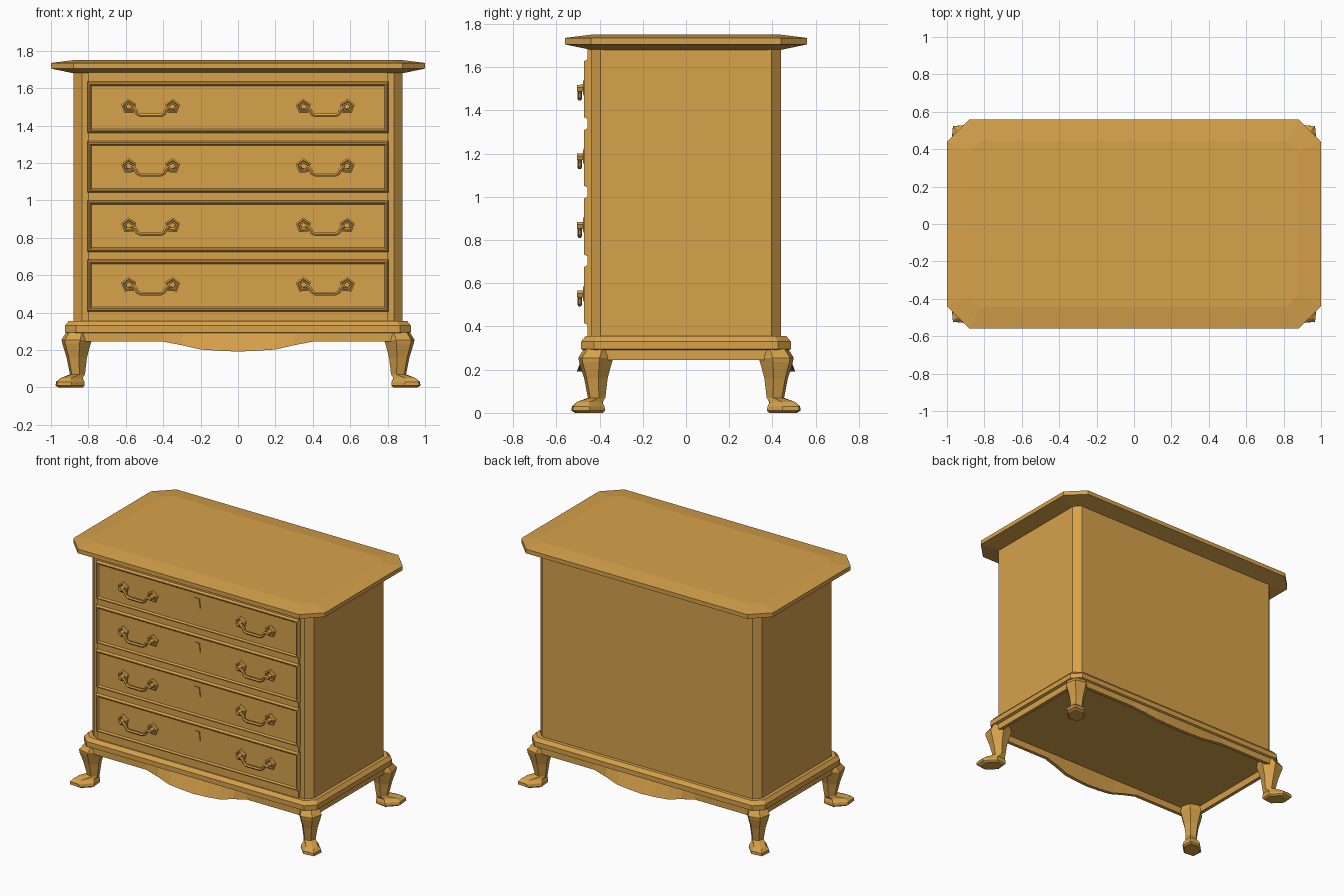
import bpy
import bmesh
import math
from mathutils import Vector

cube = bpy.data.objects.get("Cube")
if cube:
    bpy.data.objects.remove(cube, do_unlink=True)

wood = bpy.data.materials.new("honey wood")
wood.use_nodes = True
colour = (0.68, 0.36, 0.07, 1)
wood.diffuse_color = colour
wood.node_tree.nodes["Principled BSDF"].inputs["Base Color"].default_value = colour


def loft(name, rings):
    """Skin a stack of closed rings and cap both ends."""
    bm = bmesh.new()
    rows = [[bm.verts.new(p) for p in ring] for ring in rings]
    n = len(rows[0])
    for a, b in zip(rows, rows[1:]):
        for i in range(n):
            j = (i + 1) % n
            bm.faces.new((a[i], a[j], b[j], b[i]))
    bm.faces.new(rows[0])
    bm.faces.new(rows[-1])
    bmesh.ops.recalc_face_normals(bm, faces=bm.faces)
    mesh = bpy.data.meshes.new(name)
    bm.to_mesh(mesh)
    bm.free()
    mesh.materials.append(wood)
    obj = bpy.data.objects.new(name, mesh)
    bpy.context.collection.objects.link(obj)
    return obj


def octagon(z, x, y, c):
    """Rectangle with clipped corners at height z."""
    return [(x, y - c, z), (x - c, y, z), (c - x, y, z), (-x, y - c, z),
            (-x, c - y, z), (c - x, -y, z), (x - c, -y, z), (x, c - y, z)]


def panel(y, x, z, h):
    """Upright rectangle facing the front."""
    return [(-x, y, z - h), (x, y, z - h), (x, y, z + h), (-x, y, z + h)]


# Carcass, top and base moulding
loft("carcass", [octagon(0.34, 0.88, 0.44, 0.045), octagon(1.69, 0.88, 0.44, 0.045)])
loft("top", [octagon(1.68, 0.88, 0.44, 0.06), octagon(1.705, 1, 0.56, 0.12),
             octagon(1.735, 1, 0.56, 0.12), octagon(1.75, 0.88, 0.44, 0.06)])
loft("base_moulding", [octagon(0.29, 0.91, 0.475, 0.06), octagon(0.295, 0.925, 0.485, 0.06),
                       octagon(0.33, 0.925, 0.485, 0.06), octagon(0.355, 0.905, 0.465, 0.055)])
loft("front_frame", [panel(-0.43, 0.8, 1.02, 0.67), panel(-0.455, 0.8, 1.02, 0.67)])

# Shaped front and back aprons, straight side aprons
half_wave = [(0.86, 0.245), (0.4, 0.245), (0.3, 0.226), (0.2, 0.203), (0.1, 0.196)]
wave = half_wave + [(0, 0.192)] + [(-x, z) for x, z in reversed(half_wave)]
for side, s in (("front", -1), ("back", 1)):
    rings = []
    for x, z in wave:
        flare = 0.47 + (0.245 - z) * 0.65
        rings.append([(x, s * 0.47, 0.292), (x, s * flare, z),
                      (x, s * (flare - 0.025), z), (x, s * 0.44, 0.292)])
    loft(side + "_apron", rings)
for side, s in (("left", 1), ("right", -1)):
    loft(side + "_apron", [[(s * 0.905, y, 0.292), (s * 0.905, y, 0.245),
                            (s * 0.88, y, 0.245), (s * 0.875, y, 0.292)]
                           for y in (-0.42, 0.42)])

# Cabriole legs: height, outward shift, half depth, half width along the diagonal
leg_profile = [(0.295, -0.005, 0.07, 0.06), (0.255, 0.01, 0.09, 0.07),
               (0.235, 0.012, 0.085, 0.065), (0.16, 0.01, 0.06, 0.047),
               (0.07, 0.005, 0.042, 0.036), (0.05, 0.05, 0.085, 0.04),
               (0.03, 0.06, 0.1, 0.057), (0.01, 0.06, 0.1, 0.06), (0, 0.055, 0.08, 0.05)]
hexagon = [(1, 0), (0.5, 1), (-0.5, 1), (-1, 0), (-0.5, -1), (0.5, -1)]
for end, sy in (("front", -1), ("back", 1)):
    for side, sx in (("left", 1), ("right", -1)):
        rings = []
        for z, shift, depth, width in leg_profile:
            ring = []
            for a, b in hexagon:
                u, v = shift + a * depth, b * width
                ring.append((sx * (0.855 + (u + v) / math.sqrt(2)),
                             sy * (0.41 + (u - v) / math.sqrt(2)), z))
            rings.append(ring)
        loft(f"{end}_{side}_leg", rings)


def rosette(name, x, z, s):
    """Five-sided stepped backplate with a projecting post."""
    def ring(r, y):
        return [(x + s * r * math.cos(math.radians(165 + 72 * i)),
                 y, z + r * math.sin(math.radians(165 + 72 * i))) for i in range(5)]
    loft(name, [ring(0.042, -0.455), ring(0.042, -0.472), ring(0.032, -0.476),
                ring(0.026, -0.47), ring(0.018, -0.47), ring(0.016, -0.505)])


def bail(name, cx, z):
    """Drooping pull bar between two posts."""
    half = [(0.112, -0.49, 0), (0.094, -0.492, -0.004), (0.08, -0.492, -0.018),
            (0.072, -0.492, -0.036), (0.055, -0.492, -0.045)]
    path = half + [(-x, y, dz) for x, y, dz in reversed(half)]
    points = [Vector((cx + x, y, z + dz)) for x, y, dz in path]
    rings = []
    for i, p in enumerate(points):
        along = (points[min(i + 1, len(points) - 1)] - points[max(i - 1, 0)]).normalized()
        out = Vector((0, -1, 0))
        up = along.cross(out).normalized()
        rings.append([p + (out * math.cos(k * math.pi / 3)
                           + up * math.sin(k * math.pi / 3)) * 0.011 for k in range(6)])
    loft(name, rings)


# Drawers with a raised rim, lock plate and two pulls each
for n in range(4):
    z = 0.545 + n * 0.3175
    tag = f"drawer_{n + 1}"
    loft(tag, [panel(-0.44, 0.805, z, 0.138), panel(-0.455, 0.805, z, 0.138),
               panel(-0.471, 0.797, z, 0.13), panel(-0.471, 0.79, z, 0.123),
               panel(-0.46, 0.782, z, 0.115)])
    loft(tag + "_lock_plate", [[(-0.026, y, z + 0.018), (0.026, y, z + 0.018),
                                (0.018, y, z + 0.083), (-0.018, y, z + 0.083)]
                               for y in (-0.458, -0.467)])
    for side, cx in (("left", 0.467), ("right", -0.467)):
        bail(f"{tag}_{side}_pull", cx, z + 0.002)
        for s in (1, -1):
            part = "inner" if s * cx < 0 else "outer"
            rosette(f"{tag}_{side}_{part}_rosette", cx - s * 0.117, z + 0.004, s)
